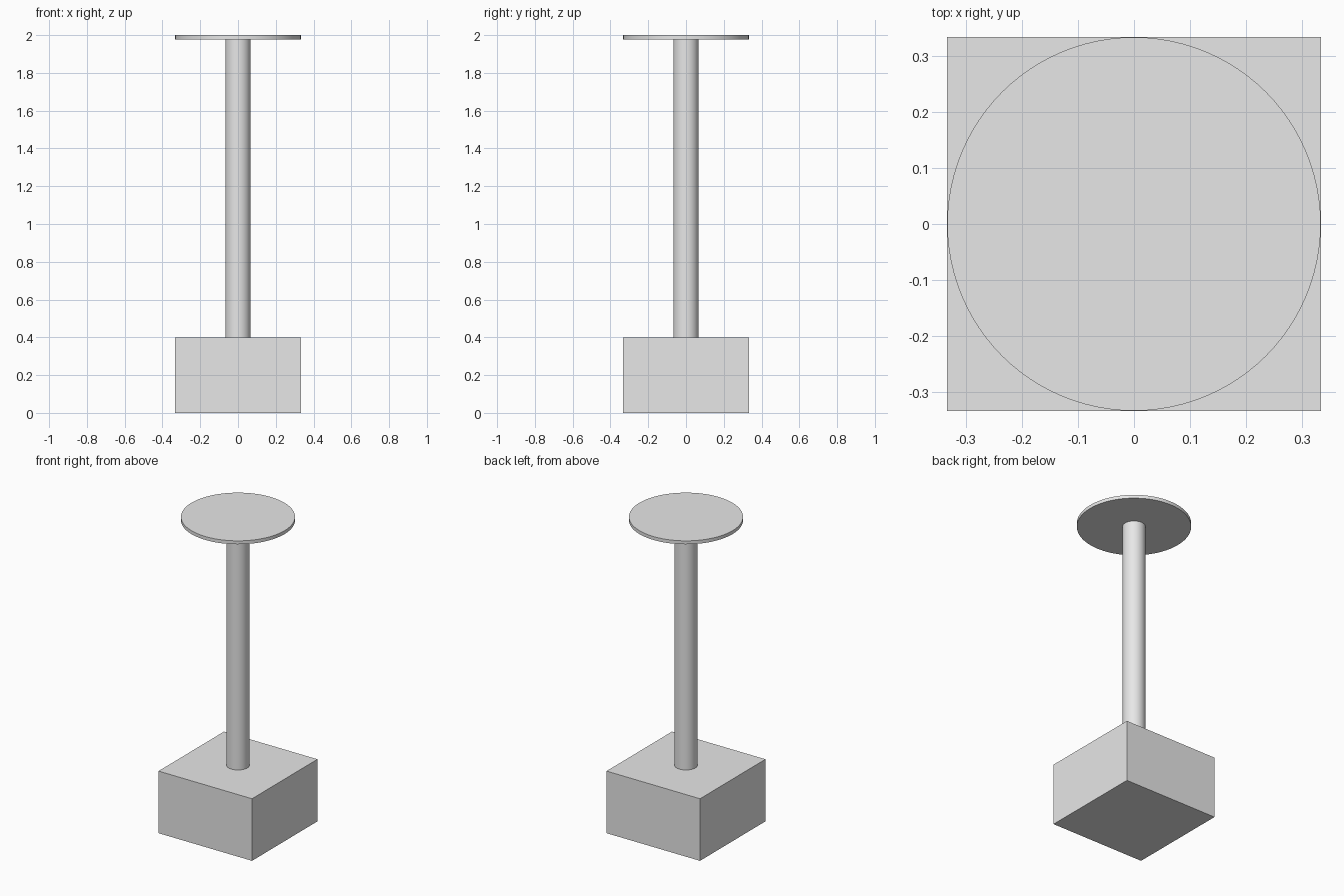
import bpy

cube = bpy.data.objects.get("Cube")
if cube:
    bpy.data.objects.remove(cube, do_unlink=True)

HALF = 0.333          # half width of base and disc
BASE_TOP = 0.4
DISC_BOTTOM = 1.978
TOP = 2.0

grey = bpy.data.materials.new("light grey")
grey.use_nodes = True
grey.diffuse_color = (0.8, 0.8, 0.8, 1)
grey.node_tree.nodes["Principled BSDF"].inputs["Base Color"].default_value = (0.8, 0.8, 0.8, 1)


def finish(name):
    obj = bpy.context.object
    obj.name = obj.data.name = name
    obj.data.materials.append(grey)
    return obj


def cylinder(name, radius, bottom, top):
    bpy.ops.mesh.primitive_cylinder_add(
        vertices=96, radius=radius, depth=top - bottom,
        location=(0, 0, (bottom + top) / 2))
    bpy.ops.object.shade_smooth_by_angle()
    return finish(name)


# Square base block
bpy.ops.mesh.primitive_cube_add(size=1, location=(0, 0, BASE_TOP / 2))
base = finish("base_block")
base.scale = (2 * HALF, 2 * HALF, BASE_TOP)
bpy.ops.object.transform_apply(location=False, rotation=False, scale=True)

# Round pole and thin top disc
cylinder("pole", 0.067, BASE_TOP, DISC_BOTTOM)
cylinder("top_disc", HALF, DISC_BOTTOM, TOP)
